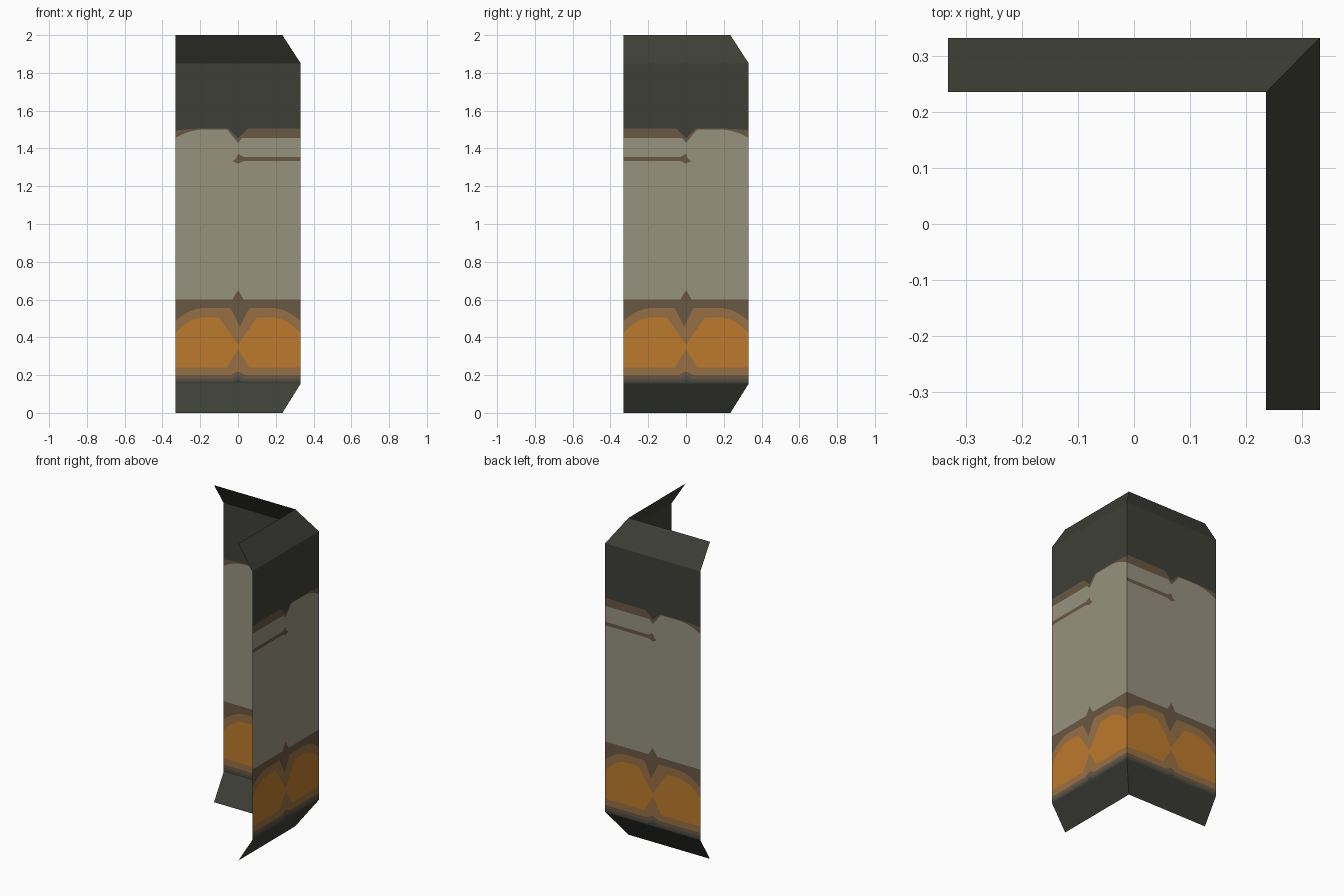
import bpy, bmesh

cube = bpy.data.objects.get("Cube")
if cube:
    bpy.data.objects.remove(cube, do_unlink=True)

HALF = 0.332      # half the width of a panel
DEPTH = 0.097     # how far the flanges lean inwards
LOW, HIGH, TOP = 0.155, 1.85, 2.0
STEPS = 66


def material(name, code):
    """Flat material from an sRGB hex code."""
    values = [channel / 255 for channel in bytes.fromhex(code)]
    colour = [((v + 0.055) / 1.055) ** 2.4 for v in values] + [1.0]
    mat = bpy.data.materials.new(name)
    mat.use_nodes = True
    mat.diffuse_color = colour
    bsdf = mat.node_tree.nodes["Principled BSDF"]
    bsdf.inputs["Base Color"].default_value = colour
    bsdf.inputs["Roughness"].default_value = 0.9
    return mat


charcoal = material("charcoal", "3f3f38")
khaki = material("dark khaki", "504d43")
brown = material("rust brown", "695844")
tan = material("worn tan", "977044")
orange = material("orange paint", "bd7a2e")
cream = material("grey cream", "97927f")
palette = [charcoal, khaki, brown, tan, orange, cream]


def tent(s, width):
    """One at the middle of the panel, falling to zero at the given width."""
    return max(0, 1 - abs(s) / width)


def ends(s):
    """Zero over the middle of the panel, curving up to one at both ends."""
    return (max(0, abs(s) - 0.18) / (HALF - 0.18)) ** 2


def scratch(s):
    return 1.333 - 0.013 * tent(s, 0.03)


# Paint layers from bottom to top, each with the height of its lower edge
layers = [
    (charcoal, lambda s: LOW),
    (khaki, lambda s: 0.165 + 0.015 * tent(s, 0.03)),
    (brown, lambda s: 0.18 + 0.015 * tent(s, 0.03)),
    (tan, lambda s: 0.2 + 0.02 * tent(s, 0.04)),
    (orange, lambda s: 0.24 + 0.1 * tent(s, 0.06)),
    (tan, lambda s: 0.505 - 0.145 * tent(s, 0.1) - 0.085 * ends(s)),
    (brown, lambda s: 0.555 - 0.1 * tent(s - 0.01, 0.05) - 0.07 * ends(s)),
    (cream, lambda s: 0.6 + 0.05 * tent(s, 0.03)),
    (brown, scratch),
    (cream, lambda s: scratch(s) + 0.022 * (s > -0.01) + 0.03 * tent(s, 0.03)),
    (brown, lambda s: min(1.43 + 1.2 * abs(s), 1.455 + 0.045 * (s < 0) * (1 - ends(s)))),
    (charcoal, lambda s: min(1.455 + abs(s), 1.505 - 0.01 * ends(s) * (s < 0))),
]
edges = [edge for _, edge in layers] + [lambda s: HIGH]


def back(s, depth, z):
    return (s, HALF - depth, z)


def side(s, depth, z):
    return (HALF - depth, -s, z)


def finish(name, bm, mats):
    bmesh.ops.remove_doubles(bm, verts=bm.verts, dist=0.00001)
    mesh = bpy.data.meshes.new(name)
    bm.to_mesh(mesh)
    bm.free()
    for mat in mats:
        mesh.materials.append(mat)
    obj = bpy.data.objects.new(name, mesh)
    bpy.context.collection.objects.link(obj)


def panel(name, place):
    """Upright sheet, divided along the edges of the paint layers."""
    bm = bmesh.new()
    stations = [-HALF + 2 * HALF * i / STEPS for i in range(STEPS + 1)]
    for (mat, lower), upper in zip(layers, edges[1:]):
        for a, b in zip(stations, stations[1:]):
            if max(upper(a) - lower(a), upper(b) - lower(b)) < 0.0001:
                continue
            corners = [(a, lower(a)), (a, upper(a)), (b, upper(b)), (b, lower(b))]
            face = bm.faces.new([bm.verts.new(place(s, 0, z)) for s, z in corners])
            face.material_index = palette.index(mat)
    finish(name, bm, palette)


def flange(name, place, mitre, bottom, top):
    """Sloping strip between two (depth, height) edges, mitred at the corner."""
    def span(depth):
        return -HALF + depth * (mitre < 0), HALF - depth * (mitre > 0)
    (d0, z0), (d1, z1) = bottom, top
    (a0, b0), (a1, b1) = span(d0), span(d1)
    bm = bmesh.new()
    corners = [(a0, d0, z0), (a1, d1, z1), (b1, d1, z1), (b0, d0, z0)]
    bm.faces.new([bm.verts.new(place(*corner)) for corner in corners])
    finish(name, bm, [charcoal])


# Two panels meeting at the back left corner, each with a flange at both ends
for label, place, mitre in (("back", back, 1), ("left", side, -1)):
    panel(label + "_panel", place)
    flange(label + "_top_flange", place, mitre, (0, HIGH), (DEPTH, TOP))
    flange(label + "_bottom_flange", place, mitre, (DEPTH, 0), (0, LOW))
